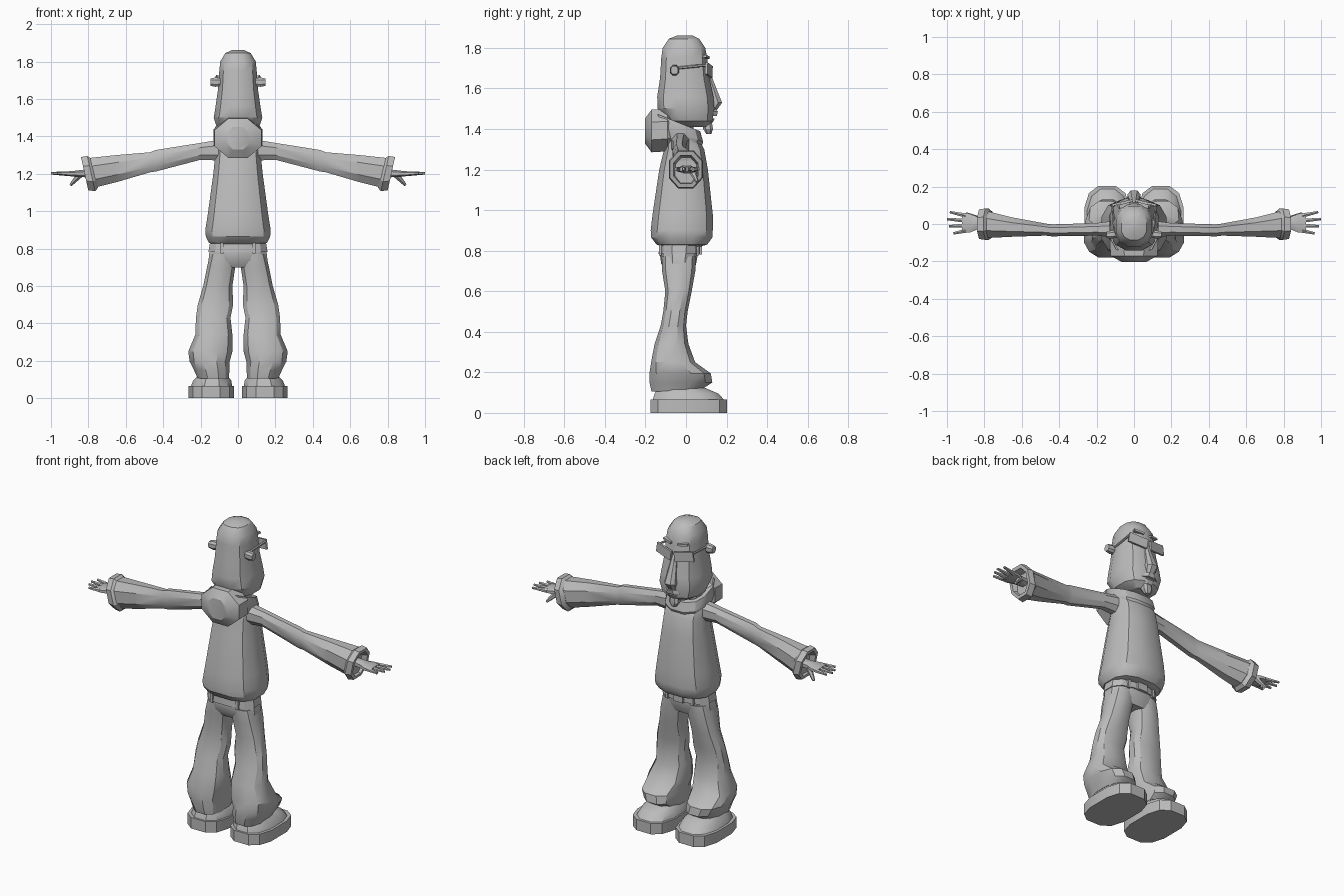
import bpy
import bmesh
import math
from mathutils import Vector, Matrix

cube = bpy.data.objects.get("Cube")
if cube:
    bpy.data.objects.remove(cube, do_unlink=True)

grey = bpy.data.materials.new("plain grey")
grey.use_nodes = True
colour = (0.5, 0.5, 0.5, 1)
grey.diffuse_color = colour
grey.node_tree.nodes["Principled BSDF"].inputs["Base Color"].default_value = colour


def finish(name, bm, angle=32):
    """Turn a bmesh into a named, shaded object."""
    bmesh.ops.recalc_face_normals(bm, faces=bm.faces)
    mesh = bpy.data.meshes.new(name)
    bm.to_mesh(mesh)
    bm.free()
    mesh.materials.append(grey)
    mesh.shade_smooth()
    mesh.set_sharp_from_angle(angle=math.radians(angle))
    obj = bpy.data.objects.new(name, mesh)
    bpy.context.collection.objects.link(obj)
    return obj


def loft(name, axis, rows, sides=8, power=0.8, shear=0.0, side=1, caps=True):
    """Skin rounded sections (position, a_min, a_max, b_min, b_max) along an axis."""
    bm = bmesh.new()
    rings = []

    def rounded(value):
        return math.copysign(abs(value) ** power, value)

    reach = math.cos(math.pi / sides) ** power
    for pos, a0, a1, b0, b1 in rows:
        ring = []
        for i in range(sides):
            turn = (i + 0.5) * math.tau / sides
            a = (a0 + a1) / 2 + (a1 - a0) / 2 * rounded(math.cos(turn)) / reach
            db = (b1 - b0) / 2 * rounded(math.sin(turn)) / reach
            b = (b0 + b1) / 2 + db
            t = pos + shear * db
            co = {"x": (t, a, b), "y": (a, t, b), "z": (a, b, t)}[axis]
            ring.append(bm.verts.new((co[0] * side, co[1], co[2])))
        rings.append(ring)
    for low, high in zip(rings, rings[1:]):
        for i in range(sides):
            j = (i + 1) % sides
            bm.faces.new((low[i], low[j], high[j], high[i]))
    if caps:
        bm.faces.new(rings[0])
        bm.faces.new(rings[-1])
    return finish(name, bm)


def even(rows):
    """Expand (z, half_width, back, front) into symmetric sections."""
    return [(z, -w, w, back, front) for z, w, back, front in rows]


def rod(name, start, end, r1, r2, sides=6):
    start, end = Vector(start), Vector(end)
    span = end - start
    place = Matrix.Translation((start + end) / 2) @ span.to_track_quat("Z", "Y").to_matrix().to_4x4()
    bm = bmesh.new()
    bmesh.ops.create_cone(bm, cap_ends=True, segments=sides, radius1=r1,
                          radius2=r2, depth=span.length, matrix=place)
    return finish(name, bm)


def box(name, centre, size, tilt=0.0, yaw=0.0):
    place = (Matrix.Translation(centre) @ Matrix.Rotation(yaw, 4, "Z")
             @ Matrix.Rotation(tilt, 4, "Y") @ Matrix.Diagonal((*size, 1)))
    bm = bmesh.new()
    bmesh.ops.create_cube(bm, size=1, matrix=place)
    return finish(name, bm)


# Head and face, looking toward +y
loft("head", "z", even([
    (1.41, .06, -.03, .1), (1.44, .11, -.1, .13), (1.5, .13, -.14, .14),
    (1.56, .12, -.142, .135), (1.65, .107, -.128, .115), (1.75, .1, -.122, .105),
    (1.8, .095, -.115, .095), (1.845, .068, -.085, .065), (1.862, .03, -.04, .03)]), sides=12)
loft("nose", "z", even([
    (1.49, .025, .1, .15), (1.53, .036, .1, .178), (1.6, .026, .09, .15),
    (1.69, .014, .08, .115)]))
loft("upper_lip", "z", even([(1.463, .05, .08, .152), (1.488, .035, .08, .157)]))
loft("lower_lip", "z", even([(1.43, .03, .08, .13), (1.452, .042, .08, .142)]))
loft("goatee", "z", even([(1.375, .015, .1, .125), (1.4, .03, .085, .133), (1.43, .028, .08, .128)]))

# Neck, hood and collar
loft("neck", "z", even([(1.3, .08, -.1, .03), (1.46, .07, -.09, .04)]))
loft("hood", "y", [(-.203, -.065, .065, 1.33, 1.45), (-.17, -.125, .125, 1.285, 1.495),
                   (-.09, -.13, .13, 1.29, 1.5), (-.04, -.09, .09, 1.33, 1.44)], power=1)
loft("collar", "z", even([
    (1.33, .115, -.14, .065), (1.385, .13, -.165, .085), (1.435, .122, -.16, .07),
    (1.43, .095, -.13, .045), (1.36, .09, -.12, .04)]), sides=12, shear=-.4, caps=False)

# Loose sweater body
loft("sweater", "z", even([
    (.82, .12, -.12, .07), (.83, .155, -.145, .105), (.865, .172, -.172, .13),
    (.9, .175, -.174, .132), (.98, .162, -.165, .132), (1.2, .132, -.132, .108),
    (1.3, .122, -.108, .09), (1.36, .12, -.1, .06), (1.395, .08, -.08, .03)]), sides=12, power=.75)

# Hips, belt and buckle
loft("hips", "z", even([
    (.7, .13, -.1, .035), (.735, .158, -.122, .05), (.79, .152, -.13, .06),
    (.84, .13, -.12, .055)]), sides=12)
loft("belt", "z", even([(.783, .158, -.135, .066), (.83, .15, -.132, .066)]), sides=12)
box("belt_buckle", (0, .07, .805), (.065, .016, .05))

for side, label in ((1, "left"), (-1, "right")):
    # Ears, tilted glasses and brows
    loft(label + "_ear", "x", [(.09, -.07, -.04, 1.67, 1.71), (.12, -.078, -.035, 1.665, 1.715),
                               (.147, -.075, -.04, 1.67, 1.71)], side=side)
    box(label + "_lens", (side * .066, .113, 1.69), (.115, .012, .058), -.16 * side, -.22 * side)
    rod(label + "_glasses_arm", (side * .115, .1, 1.715), (side * .104, -.05, 1.7), .007, .007)
    box(label + "_brow", (side * .05, .1, 1.755), (.06, .02, .012), -.15 * side, -.25 * side)

    # Sleeve and flared cuff
    loft(label + "_sleeve", "x", [
        (.08, -.075, .02, 1.27, 1.385), (.2, -.062, .005, 1.275, 1.365),
        (.44, -.066, -.002, 1.212, 1.327), (.47, -.062, .002, 1.208, 1.315),
        (.65, -.068, .035, 1.155, 1.3), (.79, -.075, .07, 1.12, 1.285)], side=side, power=.9)
    loft(label + "_cuff", "x", [
        (.765, -.07, .065, 1.125, 1.28), (.785, -.085, .083, 1.107, 1.295),
        (.82, -.08, .078, 1.112, 1.29), (.82, -.062, .06, 1.13, 1.27),
        (.78, -.05, .05, 1.14, 1.26)], side=side, shear=.22, power=.9)

    # Hand with four fanned fingers and a thumb
    loft(label + "_palm", "x", [
        (.77, -.02, .03, 1.18, 1.225), (.84, -.03, .04, 1.182, 1.22),
        (.88, -.046, .055, 1.185, 1.215), (.92, -.046, .055, 1.19, 1.212)], side=side)
    for i, tip in enumerate((.965, .99, 1.0, .985)):
        rod(f"{label}_finger_{i + 1}", (side * .9, -.036 + .027 * i, 1.2),
            (side * tip, -.05 + .038 * i, 1.203), .013, .007)
    rod(label + "_thumb", (side * .845, .03, 1.195), (side * .895, .055, 1.14), .018, .008)

    # Baggy trouser leg
    loft(label + "_trouser_leg", "z", [
        (.105, .05, .215, -.17, .06), (.15, .045, .235, -.18, .13), (.195, .045, .258, -.18, .122),
        (.25, .03, .266, -.172, .045), (.34, .03, .228, -.155, .012), (.43, .04, .225, -.125, 0),
        (.5, .026, .215, -.112, .008), (.6, .03, .186, -.102, .028), (.7, .015, .166, -.118, .046),
        (.77, .0, .15, -.12, .05)], sides=12, side=side)

    # Chunky shoe
    loft(label + "_sole", "z", [(0, .022, .265, -.175, .202), (.066, .022, .265, -.175, .202)],
         sides=12, power=.7, side=side)
    loft(label + "_shoe_upper", "z", [
        (.06, .03, .253, -.165, .192), (.095, .036, .24, -.155, .16),
        (.125, .06, .21, -.14, .09)], sides=12, side=side)

    # Belt loops, front and back
    for y in (-.127, .058):
        box(f"{label}_belt_loop_{'front' if y > 0 else 'back'}", (side * .085, y, .805), (.016, .014, .06))
